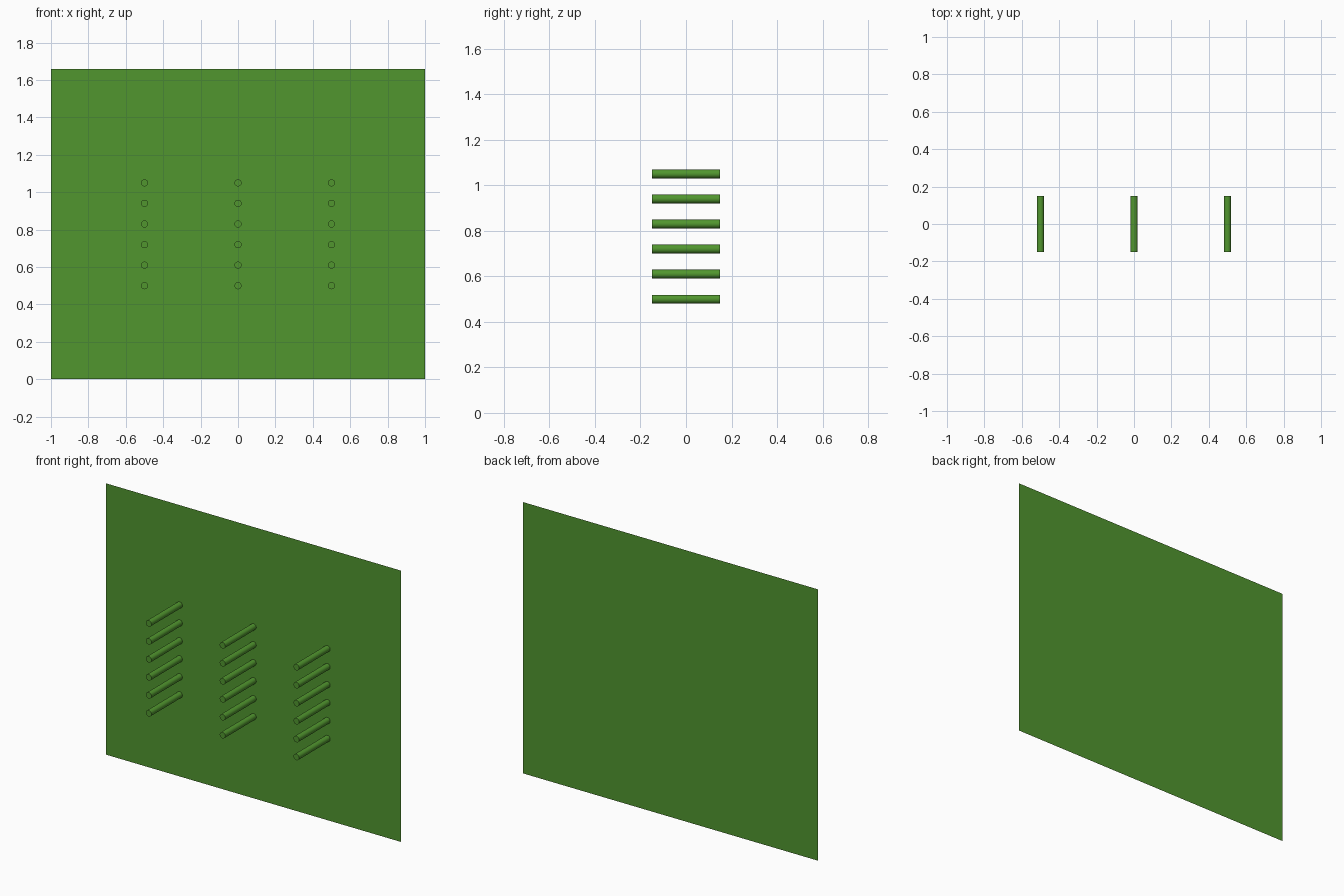
import bpy
import math

if "Cube" in bpy.data.objects:
    bpy.data.objects.remove(bpy.data.objects["Cube"])

green = bpy.data.materials.new("green")
green.diffuse_color = (0.082, 0.305, 0.028, 1.0)
green.use_nodes = True
green.node_tree.nodes["Principled BSDF"].inputs["Base Color"].default_value = green.diffuse_color

WIDTH, HEIGHT = 2.0, 1.66
BACK_Y, PEG_LENGTH, PEG_RADIUS = 0.15, 0.30, 0.019

# Upright sheet, front side facing -y
bpy.ops.mesh.primitive_plane_add(size=1, location=(0, BACK_Y, HEIGHT / 2),
                                 rotation=(math.pi / 2, 0, 0))
panel = bpy.context.object
panel.name = "back_panel"
panel.scale = (WIDTH, HEIGHT, 1)
bpy.ops.object.transform_apply(location=False, rotation=True, scale=True)
panel.data.materials.append(green)


def add_peg(name, x, z):
    bpy.ops.mesh.primitive_cylinder_add(vertices=32, radius=PEG_RADIUS, depth=PEG_LENGTH,
                                        location=(x, BACK_Y - PEG_LENGTH / 2, z),
                                        rotation=(math.pi / 2, 0, 0))
    peg = bpy.context.object
    peg.name = name
    peg.data.materials.append(green)
    bpy.ops.object.shade_smooth_by_angle(angle=math.radians(40))


# Three columns of six pegs
for col, x in enumerate((-0.5, 0.0, 0.5)):
    for row in range(6):
        add_peg(f"peg_{col + 1}_{row + 1}", x, 0.50 + 0.11 * row)
